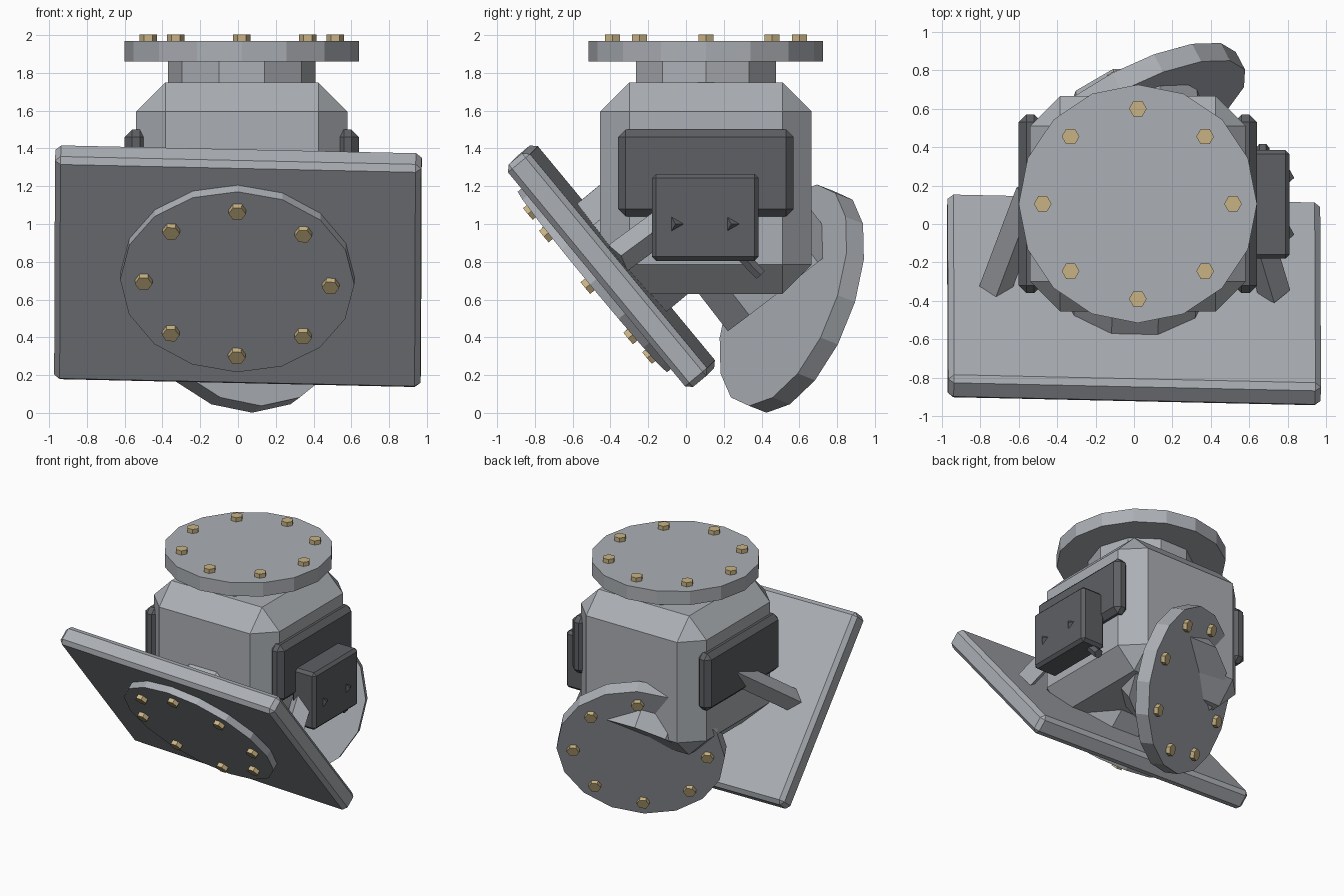
import bpy, bmesh, math
from mathutils import Vector, Matrix

cube = bpy.data.objects.get("Cube")
if cube:
    bpy.data.objects.remove(cube, do_unlink=True)


def material(name, r, g, b):
    m = bpy.data.materials.new(name)
    m.use_nodes = True
    m.diffuse_color = (r, g, b, 1)
    m.node_tree.nodes["Principled BSDF"].inputs["Base Color"].default_value = (r, g, b, 1)
    return m


STEEL = material("light steel", 0.41, 0.43, 0.46)
DARK = material("dark steel", 0.11, 0.115, 0.125)
BRASS = material("brass", 0.58, 0.45, 0.23)


def frame(origin, axis, x_hint=(1, 0, 0)):
    """Local frame whose z runs along axis and whose x stays near x_hint."""
    z = Vector(axis).normalized()
    y = z.cross(Vector(x_hint)).normalized()
    x = y.cross(z)
    m = Matrix((x, y, z)).transposed().to_4x4()
    return Matrix.Translation(origin) @ m


def finish(bm, name, mat, matrix):
    bmesh.ops.recalc_face_normals(bm, faces=bm.faces)
    mesh = bpy.data.meshes.new(name)
    bm.to_mesh(mesh)
    bm.free()
    mesh.materials.append(mat)
    ob = bpy.data.objects.new(name, mesh)
    ob.matrix_world = matrix
    bpy.context.collection.objects.link(ob)
    return ob


def add_prism(bm, sides, radius, z0, z1, cx=0, cy=0, top=1.0):
    rings = []
    for z, r in ((z0, radius), (z1, radius * top)):
        rings.append([bm.verts.new((cx + r * math.cos(math.tau * i / sides),
                                    cy + r * math.sin(math.tau * i / sides), z))
                      for i in range(sides)])
    low, high = rings
    bm.faces.new(low[::-1])
    bm.faces.new(high)
    for i in range(sides):
        j = (i + 1) % sides
        bm.faces.new((low[i], low[j], high[j], high[i]))


def prism(name, mat, matrix, *args, **kw):
    bm = bmesh.new()
    add_prism(bm, *args, **kw)
    return finish(bm, name, mat, matrix)


def box(name, mat, low, high, bevel, matrix=Matrix()):
    low, high = Vector(low), Vector(high)
    size, mid = high - low, (low + high) / 2
    bm = bmesh.new()
    bmesh.ops.create_cube(bm, size=1)
    for v in bm.verts:
        v.co = Vector(a * b for a, b in zip(v.co, size)) + mid
    bmesh.ops.bevel(bm, geom=bm.edges[:], offset=bevel, segments=1, affect='EDGES')
    return finish(bm, name, mat, matrix)


def rod(name, mat, start, end, sides, radius, x_hint=(1, 0, 0)):
    start, end = Vector(start), Vector(end)
    return prism(name, mat, frame(start, end - start, x_hint),
                 sides, radius, 0, (end - start).length)


def flange(name, matrix, face):
    """Bolted disc whose outer face lies at the given local height."""
    prism(name + "_flange", STEEL, matrix, 16, 0.62, face - 0.11, face)
    bm = bmesh.new()
    for i in range(8):
        a = math.tau * i / 8
        add_prism(bm, 6, 0.046, face - 0.02, face + 0.033,
                  0.495 * math.cos(a), 0.495 * math.sin(a))
    finish(bm, name + "_bolts", BRASS, matrix)


# Chamfered central housing
CENTRE = Vector((0.02, 0.105, 1.19))
HALF = Vector((0.56, 0.56, 0.56))
box("housing", STEEL, CENTRE - HALF, CENTRE + HALF, 0.155)

# Top and front ports, with a neck and a flange each
top = frame(CENTRE, (0, 0, 1))
front = frame(CENTRE, (-0.031, -0.77, -0.637), (1, -0.022, -0.022))
for name, port in (("top", top), ("front", front)):
    prism(name + "_neck", STEEL, port, 10, 0.39, 0.4, 0.68)
    flange(name, port, 0.78)

# Rear port, its flange tilted away from the neck
rear = frame(CENTRE, (-0.01, 0.61, -0.79))
prism("rear_neck", STEEL, rear, 10, 0.39, 0.4, 0.67)
flange("rear", frame((0.005, 0.56, 0.605), (-0.44, 0.835, -0.327), (0.835, 0.44, 0)), 0.055)

# Mounting plate around the front flange
box("mounting_plate", STEEL, (-0.97, -0.765, 0.573), (0.97, 0.765, 0.725), 0.03, front)

# Struts and side covers on both sides
for side, word in ((1, "left"), (-1, "right")):
    rod(word + "_strut", STEEL, (side * 0.73, -0.36, 0.82),
        (0.02 + side * 0.55, 0.17, 1.21), 4, 0.085)
    inner, outer = 0.02 + side * 0.50, 0.02 + side * 0.62
    box(word + "_cover", DARK, (min(inner, outer), -0.36, 1.04),
        (max(inner, outer), 0.57, 1.5), 0.04)

# Control box with two pointed knobs and a cable stub
box("control_box", DARK, (0.6, -0.18, 0.805), (0.81, 0.385, 1.265), 0.022)
for y, word in ((-0.055, "front"), (0.24, "rear")):
    prism(word + "_knob", DARK, frame((0.8, y, 1.0), (1, 0, 0), (0, 1, 0)),
          3, 0.06, 0, 0.032, top=0.05)
rod("cable_stub", DARK, (0.67, 0.28, 0.85), (0.67, 0.395, 0.73), 6, 0.035)
